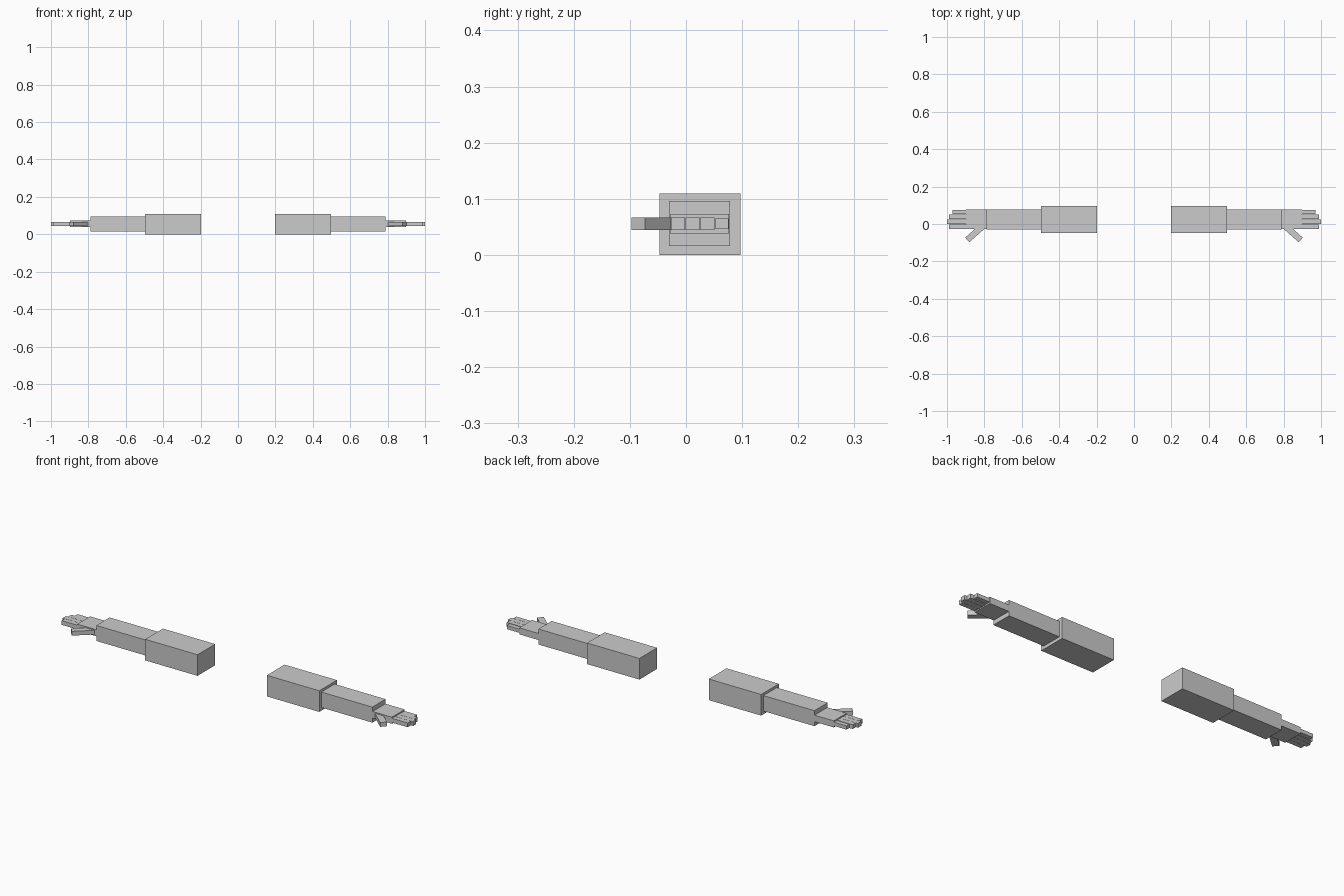
import bpy
import math

if "Cube" in bpy.data.objects:
    bpy.data.objects.remove(bpy.data.objects["Cube"])

grey = bpy.data.materials.new("light_grey")
grey.diffuse_color = (0.6, 0.6, 0.6, 1)
grey.use_nodes = True
grey.node_tree.nodes["Principled BSDF"].inputs["Base Color"].default_value = grey.diffuse_color


def box(name, center, size, turn=0.0):
    bpy.ops.mesh.primitive_cube_add(size=1, location=center, rotation=(0, 0, turn))
    obj = bpy.context.object
    obj.name = name
    obj.scale = size
    obj.data.materials.append(grey)
    return obj


def span(name, side, x, y, z):
    """Box from its limits, mirrored to the chosen side."""
    center = (side * sum(x) / 2, sum(y) / 2, sum(z) / 2)
    return box(name, center, (x[1] - x[0], y[1] - y[0], z[1] - z[0]))


# Finger name, y limits, tip x, half thickness
FINGERS = [
    ("index", (-0.027, -0.002), 0.988, 0.011),
    ("middle", (-0.001, 0.025), 1.0, 0.011),
    ("ring", (0.026, 0.051), 0.988, 0.011),
    ("little", (0.053, 0.076), 0.970, 0.0095),
]
MID_Z = 0.0555

for label, side in (("left", -1), ("right", 1)):
    # Sleeve-like arm blocks and palm
    span(label + "_upper_arm", side, (0.198, 0.497), (-0.047, 0.097), (0, 0.109))
    span(label + "_forearm", side, (0.497, 0.788), (-0.030, 0.078), (0.016, 0.096))
    span(label + "_palm", side, (0.788, 0.898), (-0.0275, 0.077), (0.0385, 0.0725))

    # Fingers, three joints each
    for finger, y, tip, half in FINGERS:
        step = (tip - 0.898) / 3
        for j in range(3):
            x0 = 0.898 + j * step
            span(f"{label}_{finger}_joint_{j + 1}", side, (x0, x0 + step), y,
                 (MID_Z - half, MID_Z + half))

    # Thumb, two joints angled forward from the wrist
    angle = math.radians(-41.5)
    for j, dist in enumerate((0.0325, 0.0975)):
        x = 0.794 + dist * math.cos(angle)
        y = 0.001 + dist * math.sin(angle)
        box(f"{label}_thumb_joint_{j + 1}", (side * x, y, MID_Z),
            (0.065, 0.033, 0.022), side * angle)
